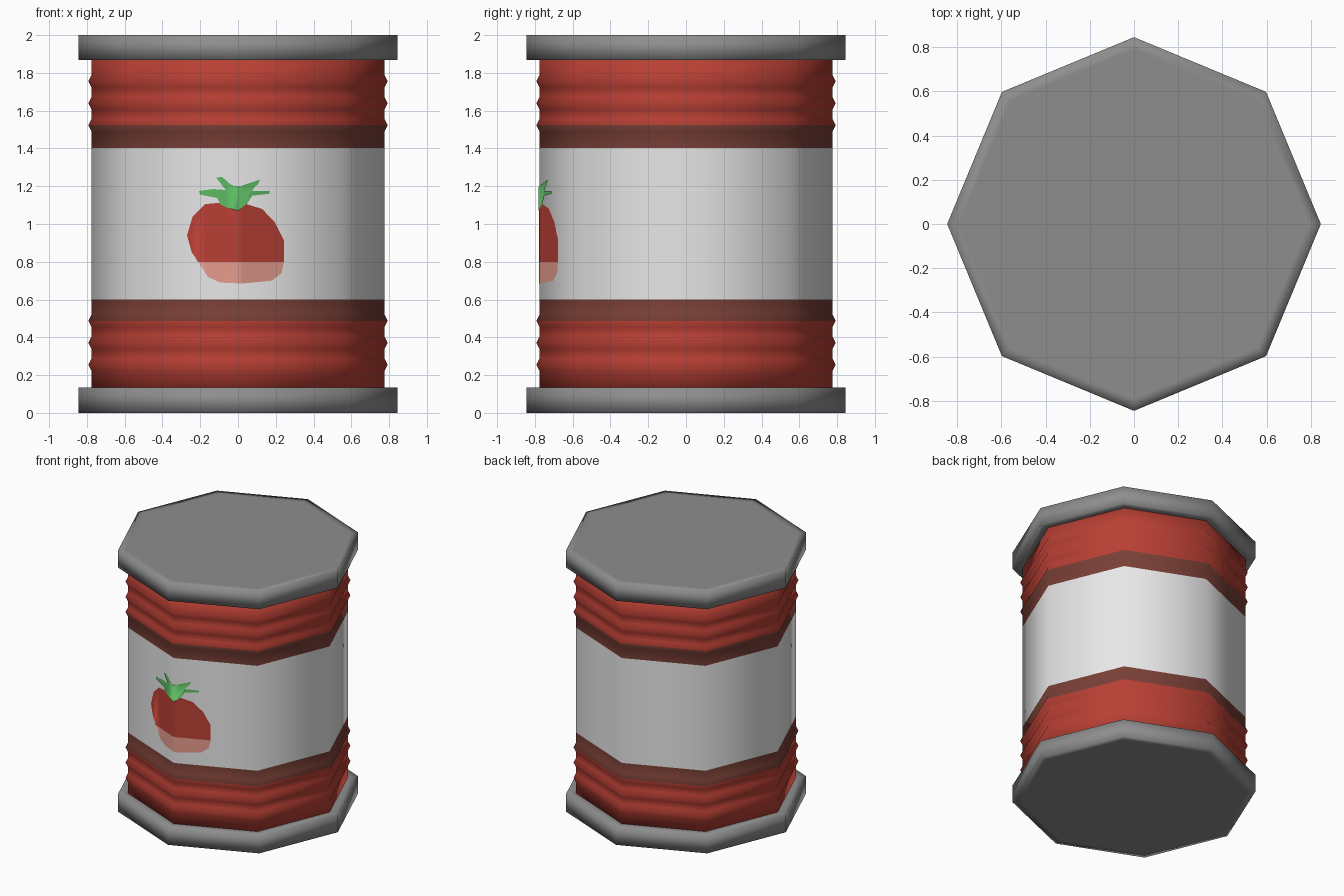
import bpy, bmesh, math
from mathutils import Vector

if "Cube" in bpy.data.objects:
    bpy.data.objects.remove(bpy.data.objects["Cube"])

SIDES = 8
BODY_R, RIB_R, RIM_R = 0.775, 0.792, 0.845


def material(name, rgb):
    m = bpy.data.materials.new(name)
    m.diffuse_color = (*rgb, 1)
    m.use_nodes = True
    m.node_tree.nodes["Principled BSDF"].inputs["Base Color"].default_value = m.diffuse_color
    return m


RED = material("red", (0.48, 0.05, 0.034))
DARK_RED = material("dark red", (0.19, 0.05, 0.037))
WHITE = material("label white", (0.80, 0.80, 0.80))
GREY = material("metal grey", (0.27, 0.27, 0.27))
PINK = material("pale red", (0.78, 0.33, 0.27))
GREEN = material("leaf green", (0.11, 0.50, 0.125))


def finish(name, bm, mats, rule=lambda c: 0, smooth=True):
    for f in bm.faces:
        f.material_index = rule(f.calc_center_median())
        f.smooth = smooth
    me = bpy.data.meshes.new(name)
    bm.to_mesh(me)
    bm.free()
    for m in mats:
        me.materials.append(m)
    ob = bpy.data.objects.new(name, me)
    bpy.context.collection.objects.link(ob)
    return ob


def lathe(name, profile, mats, rule=lambda c: 0):
    """Octagonal turning of (radius, z) points, with flat end caps."""
    bm = bmesh.new()
    rings = []
    for r, z in profile:
        rings.append([bm.verts.new((r * math.cos(math.tau * i / SIDES),
                                    r * math.sin(math.tau * i / SIDES), z))
                      for i in range(SIDES)])
    for a, b in zip(rings, rings[1:]):
        for i in range(SIDES):
            j = (i + 1) % SIDES
            bm.faces.new((a[i], a[j], b[j], b[i]))
    bm.faces.new(rings[0][::-1])
    bm.faces.new(rings[-1])
    return finish(name, bm, mats, rule)


# Ribbed can body: ribs above and below the label
profile = [(BODY_R, 0.12)]
for z in (0.254, 0.371, 0.487):
    profile += [(BODY_R, z - 0.034), (RIB_R, z), (BODY_R, z + 0.034)]
profile += [(BODY_R, 0.60), (BODY_R, 1.403)]
for z in (1.523, 1.639, 1.756):
    profile += [(BODY_R, z - 0.034), (RIB_R, z), (BODY_R, z + 0.034)]
profile += [(BODY_R, 1.88)]


def band(c):
    if 0.60 < c.z < 1.403:
        return 2
    return 1 if 0.487 < c.z < 1.54 else 0


lathe("can_body", profile, [RED, DARK_RED, WHITE], band)

# Metal rims, with an inset ring on each flat end
for name, z0, z1 in (("bottom_rim", 0, 0.135), ("top_lid", 1.868, 2.0)):
    lathe(name, [(0.79, z0), (RIM_R, z0), (RIM_R, z1), (0.79, z1)], [GREY])


def decal(name, outline, lift, mats, rule=lambda c: 0, cut_z=None):
    """Flat picture piece folded round the front corner of the can."""
    bm = bmesh.new()
    bm.faces.new([bm.verts.new((x, 0, z)) for x, z in outline])
    bmesh.ops.triangulate(bm, faces=bm.faces[:])
    cuts = [((0, 0, 0), (1, 0, 0))]
    if cut_z is not None:
        cuts.append(((0, 0, cut_z), (0, 0, 1)))
    for co, no in cuts:
        bmesh.ops.bisect_plane(bm, geom=bm.verts[:] + bm.edges[:] + bm.faces[:],
                               plane_co=co, plane_no=no)
    for v in bm.verts:
        v.co.y = -(BODY_R + lift) + abs(v.co.x) * math.tan(math.pi / 8)
    bm.normal_update()
    for f in bm.faces:
        if f.normal.y > 0:
            f.normal_flip()
    return finish(name, bm, mats, rule)


# Tomato picture on the label, paler at the bottom
fruit = [(-.175, 1.105), (-.24, 1.04), (-.27, .94), (-.245, .85), (-.21, .80),
         (-.16, .72), (-.095, .69), (.025, .685), (.18, .70), (.23, .74),
         (.243, .80), (.243, .915), (.195, 1.01), (.127, 1.08), (.03, 1.11),
         (-.07, 1.115)]
decal("tomato_picture", fruit, 0.003, [RED, PINK],
      lambda c: 1 if c.z < 0.80 else 0, cut_z=0.80)

leaf = [(-.207, 1.175), (-.13, 1.185), (-.065, 1.18), (-.115, 1.245),
        (-.085, 1.25), (-.04, 1.21), (0, 1.195), (.04, 1.21), (.117, 1.235),
        (.105, 1.21), (.065, 1.175), (.17, 1.175), (.165, 1.16), (.075, 1.15),
        (.05, 1.11), (0, 1.07), (-.065, 1.09), (-.095, 1.105), (-.075, 1.13),
        (-.2, 1.155)]
decal("leaf_picture", leaf, 0.006, [GREEN])
